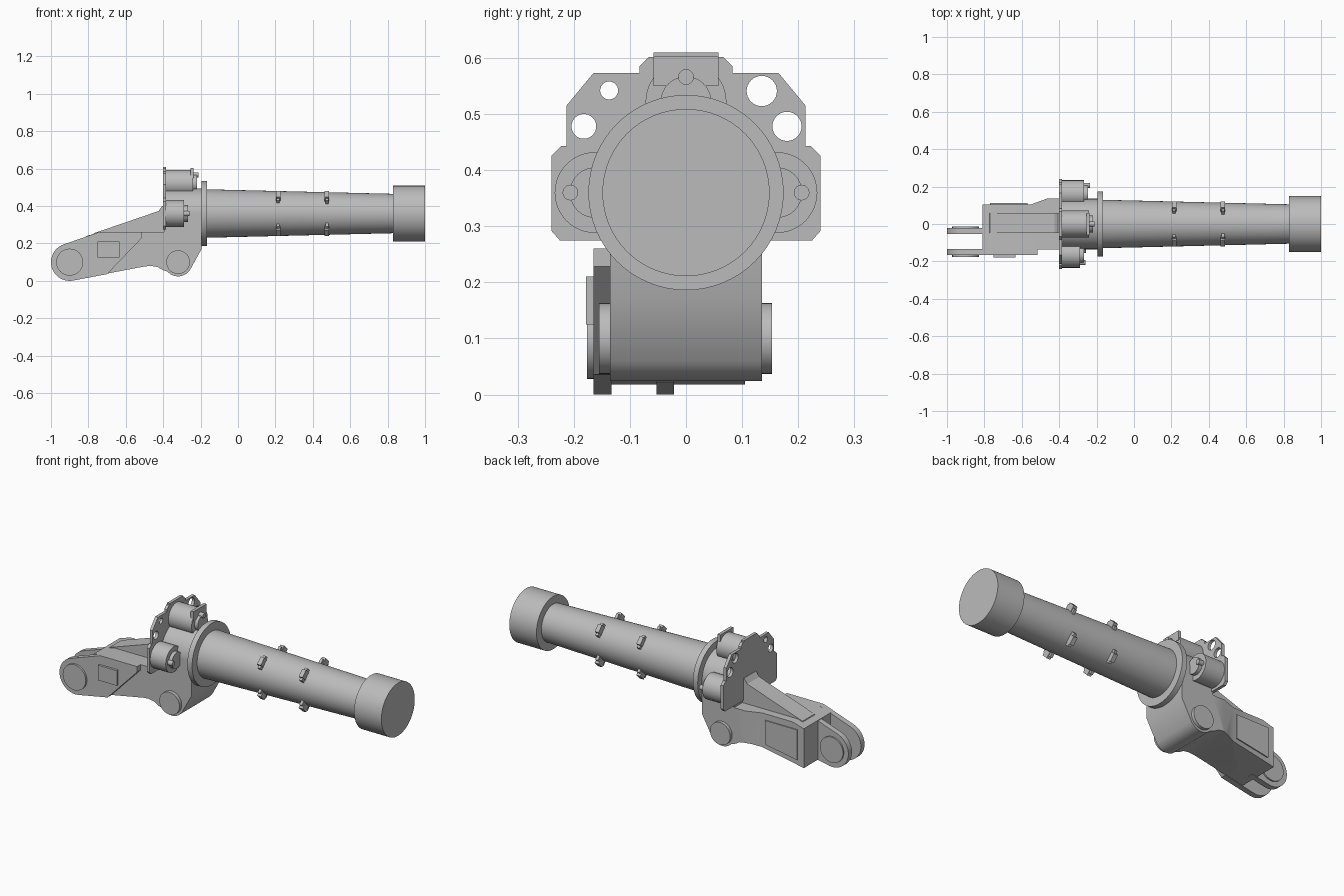
import bpy
import bmesh
from math import sin, cos, pi, radians
from mathutils import Matrix

cube = bpy.data.objects.get("Cube")
if cube:
    bpy.data.objects.remove(cube, do_unlink=True)

steel = bpy.data.materials.new("plain_grey")
steel.use_nodes = True
GREY = (0.5, 0.5, 0.5, 1)
steel.diffuse_color = GREY
steel.node_tree.nodes["Principled BSDF"].inputs["Base Color"].default_value = GREY

AXIS = 0.36  # height of the barrel axis


def place(axis, p, t):
    if axis == "x":
        return (t, p[0], p[1])
    if axis == "y":
        return (p[0], t, p[1])
    return (p[0], p[1], t)


def loft(name, axis, sections):
    """Skin closed outlines (offset, points) along an axis and cap both ends."""
    bm = bmesh.new()
    rings = [[bm.verts.new(place(axis, p, t)) for p in pts] for t, pts in sections]
    n = len(rings[0])
    for a, b in zip(rings, rings[1:]):
        for i in range(n):
            j = (i + 1) % n
            bm.faces.new((a[i], a[j], b[j], b[i]))
    bm.faces.new(rings[0])
    bm.faces.new(rings[-1])
    bmesh.ops.recalc_face_normals(bm, faces=bm.faces)
    mesh = bpy.data.meshes.new(name)
    bm.to_mesh(mesh)
    bm.free()
    mesh.materials.append(steel)
    obj = bpy.data.objects.new(name, mesh)
    bpy.context.collection.objects.link(obj)
    return obj


def prism(name, axis, pts, lo, hi):
    return loft(name, axis, [(lo, pts), (hi, pts)])


def arc(c, r, start, end, steps=16):
    angles = [radians(start + (end - start) * i / steps) for i in range(steps + 1)]
    return [(c[0] + r * cos(a), c[1] + r * sin(a)) for a in angles]


def circle(c, r, n=48):
    return arc(c, r, 0, 360, n)[:-1]


def rect(a0, a1, b0, b1):
    return [(a0, b0), (a1, b0), (a1, b1), (a0, b1)]


def smooth(obj):
    bpy.ops.object.select_all(action="DESELECT")
    obj.select_set(True)
    bpy.context.view_layer.objects.active = obj
    bpy.ops.object.shade_smooth_by_angle(angle=radians(30))


def disc(name, axis, c, r, lo, hi, n=48):
    obj = prism(name, axis, circle(c, r, n), lo, hi)
    smooth(obj)
    return obj


def cut(obj, cutter):
    mod = obj.modifiers.new("cut", "BOOLEAN")
    mod.operation = "DIFFERENCE"
    mod.solver = "EXACT"
    mod.object = cutter
    bpy.context.view_layer.objects.active = obj
    bpy.ops.object.modifier_apply(modifier=mod.name)
    bpy.data.objects.remove(cutter, do_unlink=True)


# Barrel, collar and end cap
hub = (0, AXIS)
barrel = loft("barrel", "x", [(-0.19, circle(hub, 0.13, 64)), (0.84, circle(hub, 0.105, 64))])
smooth(barrel)
disc("end_cap", "x", hub, 0.149, 0.83, 1.0, 64)
disc("collar", "x", hub, 0.174, -0.195, -0.165, 64)
disc("barrel_root", "x", hub, 0.135, -0.395, -0.19, 64)

# Clips around the barrel, on the four diagonals
for x in (0.215, 0.475):
    for k in range(4):
        turn = Matrix.Translation((0, 0, AXIS)) @ Matrix.Rotation(pi / 4 + k * pi / 2, 4, "X")
        foot = prism("barrel_clip_foot", "x", rect(0.1, 0.134, -0.036, 0.036), x - 0.008, x + 0.008)
        head = prism("barrel_clip_head", "x", rect(0.1, 0.147, -0.022, 0.022), x - 0.012, x + 0.012)
        for part in (foot, head):
            part.data.transform(turn)

# Mounting plate with chamfered tabs and four holes
half = [(0.135, 0.275), (0.225, 0.275), (0.24, 0.292), (0.24, 0.425), (0.222, 0.443),
        (0.213, 0.443), (0.213, 0.515), (0.165, 0.573), (0.083, 0.573), (0.083, 0.585),
        (0.066, 0.602), (0.058, 0.602), (0.058, 0.61)]
plate = prism("mounting_plate", "x", half + [(-y, z) for y, z in reversed(half)], -0.402, -0.385)
for y, z, r in ((-0.137, 0.542, 0.016), (-0.182, 0.478, 0.022),
                (0.135, 0.541, 0.027), (0.18, 0.478, 0.026)):
    cut(plate, prism("hole_cutter", "x", circle((y, z), r, 32), -0.45, -0.35))

# Three drums around the barrel root
for name, dy, dz, end in (("top", 0, 1, -0.24), ("right", -1, 0, -0.288), ("left", 1, 0, -0.266)):
    def at(d):
        return (dy * d, AXIS + dz * d)
    disc(name + "_drum", "x", at(0.162), 0.072, -0.39, end)
    disc(name + "_drum_boss", "x", at(0.162), 0.045, end - 0.01, end + 0.02)
    disc(name + "_drum_pin", "x", at(0.206), 0.014, end - 0.01, end + 0.03, 20)
prism("top_drum_clip", "x", rect(-0.058, 0.058, 0.55, 0.603), -0.255, -0.237)

# Bracket body: lower profile with a rounded knuckle, tapered in on the left
knuckle = (-0.32, 0.1)
body_pts = ([(-0.81, 0.018), (-0.5, 0.077), (-0.465, 0.08), (-0.43, 0.074), (-0.405, 0.059)]
            + arc(knuckle, 0.076, 222, 328, 14)
            + [(-0.195, 0.17), (-0.195, AXIS), (-0.395, AXIS), (-0.395, 0.26), (-0.74, 0.26), (-0.81, 0.24)])
body = prism("bracket_body", "y", body_pts, -0.135, 0.135)
cut(body, prism("taper_cutter", "z", [(-0.9, 0.105), (-0.55, 0.105), (-0.44, 0.145), (-0.9, 0.145)], -0.1, 0.6))
smooth(body)

# Sloping rib on top of the bracket
prism("bracket_rib", "y", [(-0.8, 0.2), (-0.38, 0.2), (-0.38, 0.4), (-0.405, 0.4),
                           (-0.425, 0.373), (-0.77, 0.255)], -0.047, 0.06)

# Clevis plates with rounded ends
eye = (-0.9, 0.1)
round_end = arc(eye, 0.1, 109, 280, 24)
outer = prism("outer_clevis_plate", "y", round_end + [(-0.7, 0.036), (-0.515, 0.228), (-0.515, 0.26),
                                                      (-0.745, 0.26)], -0.165, -0.133)
inner = prism("inner_clevis_plate", "y", round_end + [(-0.78, 0.022), (-0.78, 0.247)], -0.053, -0.021)
for part in (outer, inner):
    smooth(part)

# Pin heads and side panels
disc("clevis_pin_outer", "y", eye, 0.072, -0.176, -0.16)
disc("clevis_pin_inner", "y", eye, 0.072, -0.03, -0.013)
disc("knuckle_pin", "y", knuckle, 0.063, -0.155, 0.153)
prism("right_panel", "y", rect(-0.75, -0.633, 0.125, 0.21), -0.178, -0.16)
prism("left_panel", "y", [(-0.77, 0.055), (-0.57, 0.09), (-0.57, 0.225), (-0.77, 0.225)], 0.1, 0.111)
